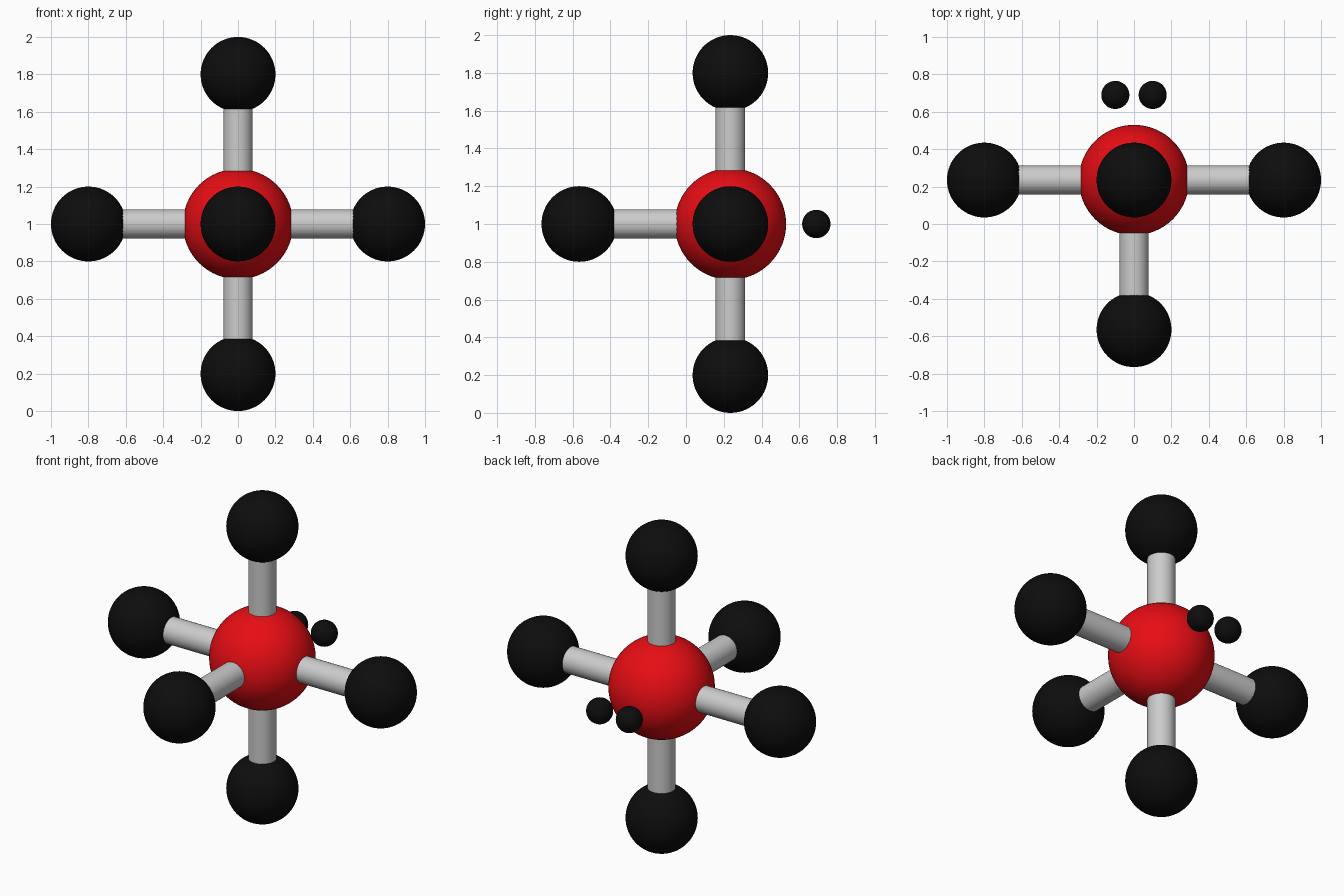
import bpy
from math import radians
from mathutils import Vector

if "Cube" in bpy.data.objects:
    bpy.data.objects.remove(bpy.data.objects["Cube"])

CENTRE = Vector((0, 0.235, 1))
BOND = 0.8


def material(name, rgb):
    mat = bpy.data.materials.new(name)
    mat.diffuse_color = (*rgb, 1)
    mat.use_nodes = True
    mat.node_tree.nodes["Principled BSDF"].inputs["Base Color"].default_value = mat.diffuse_color
    return mat


red = material("red", (0.8, 0.004, 0.007))
black = material("black", (0.004, 0.004, 0.004))


def ball(name, loc, radius, mat):
    bpy.ops.mesh.primitive_uv_sphere_add(segments=64, ring_count=32, radius=radius, location=loc)
    ob = bpy.context.object
    ob.name = name
    ob.data.materials.append(mat)
    bpy.ops.object.shade_smooth()


def rod(name, start, end, radius):
    axis = end - start
    bpy.ops.mesh.primitive_cylinder_add(vertices=48, radius=radius, depth=axis.length,
                                        location=(start + end) / 2,
                                        rotation=axis.to_track_quat('Z', 'Y').to_euler())
    bpy.context.object.name = name
    bpy.ops.object.shade_smooth_by_angle(angle=radians(40))


# Central atom
ball("central_atom", CENTRE, 0.295, red)

# Five outer atoms, each on a bond (the back position is open)
directions = {"left": (-1, 0, 0), "right": (1, 0, 0), "front": (0, -1, 0),
              "top": (0, 0, 1), "bottom": (0, 0, -1)}
for side, d in directions.items():
    d = Vector(d)
    ball(side + "_atom", CENTRE + d * BOND, 0.2, black)
    rod(side + "_bond", CENTRE + d * 0.2, CENTRE + d * 0.7, 0.078)

# Lone electron pair floating behind the central atom
for side, x in (("left", -0.1), ("right", 0.1)):
    ball(side + "_electron", (x, 0.69, 1), 0.075, black)
